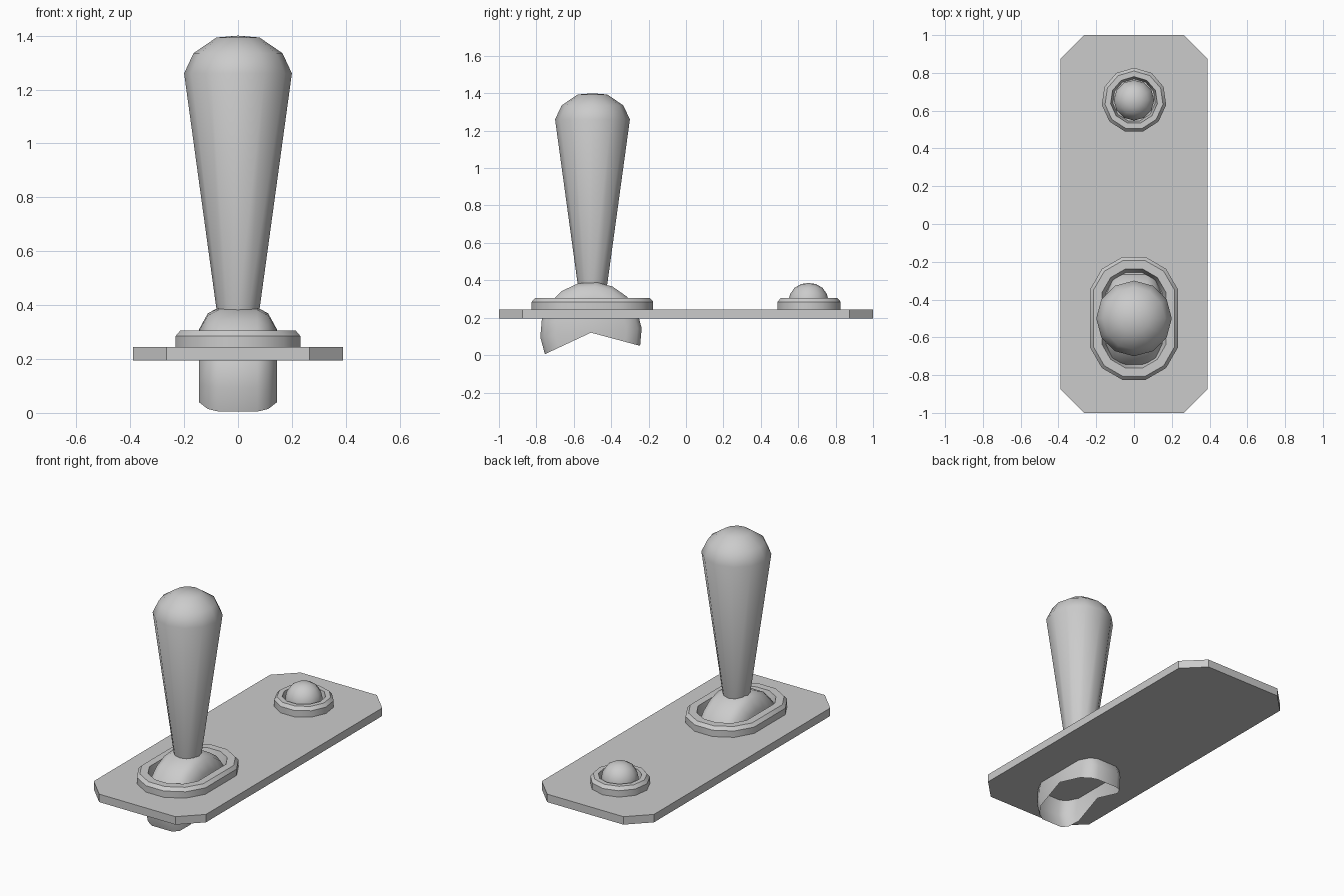
import bpy, bmesh
from math import sin, cos, radians, tau

cube = bpy.data.objects.get("Cube")
if cube:
    bpy.data.objects.remove(cube, do_unlink=True)

grey = bpy.data.materials.new("plain grey")
grey.use_nodes = True
GREY = (0.6, 0.6, 0.6, 1)
grey.diffuse_color = GREY
grey.node_tree.nodes["Principled BSDF"].inputs["Base Color"].default_value = GREY


def loft(name, rows, location, wrap=True, smooth=None):
    """Skin a list of point rows; wrap joins the last row to the first."""
    bm = bmesh.new()
    grid = [[bm.verts.new(p) for p in row] for row in rows]
    pairs = list(zip(grid, grid[1:]))
    if wrap:
        pairs.append((grid[-1], grid[0]))
    for a, b in pairs:
        for i in range(len(a) - 1):
            bm.faces.new((a[i], a[i + 1], b[i + 1], b[i]))
    bmesh.ops.remove_doubles(bm, verts=bm.verts, dist=0.0001)
    bmesh.ops.recalc_face_normals(bm, faces=bm.faces)
    mesh = bpy.data.meshes.new(name)
    bm.to_mesh(mesh)
    bm.free()
    mesh.materials.append(grey)
    obj = bpy.data.objects.new(name, mesh)
    obj.location = location
    bpy.context.collection.objects.link(obj)
    if smooth:
        bpy.ops.object.select_all(action='DESELECT')
        obj.select_set(True)
        bpy.context.view_layer.objects.active = obj
        bpy.ops.object.shade_smooth_by_angle(angle=radians(smooth))
    return obj


def turn(name, profile, sides, y, start=0, stretch=0, smooth=40):
    """Turn a radius/height profile about z, pulled apart along y by stretch."""
    rows = []
    for i in range(sides):
        a = radians(start) + tau * i / sides
        shift = stretch if sin(a) > 0 else -stretch
        rows.append([(r * cos(a), r * sin(a) + shift, z) for r, z in profile])
    return loft(name, rows, (0, y, 0), smooth=smooth)


# Base plate with cut corners
W, L, C = 0.39, 1.0, 0.125
outline = [(W, C - L), (W, L - C), (W - C, L), (C - W, L),
           (-W, L - C), (-W, C - L), (C - W, -L), (W - C, -L)]
loft("base_plate", [[(0, 0, 0.195), (x, y, 0.195), (x, y, 0.245), (0, 0, 0.245)]
                    for x, y in outline], (0, 0, 0))

# Raised collars around the lever and the lamp
turn("lever_collar", [(0.24, 0.24), (0.24, 0.285), (0.222, 0.305),
                      (0.175, 0.305), (0.155, 0.24)],
     12, -0.5, start=15, stretch=0.093, smooth=35)
turn("lamp_collar", [(0.172, 0.24), (0.172, 0.285), (0.155, 0.305),
                     (0.125, 0.305), (0.112, 0.24)],
     11, 0.655, start=90, smooth=35)

# Lamp dome
turn("lamp_dome", [(0.107, 0.24), (0.107, 0.29), (0.099, 0.325),
                   (0.075, 0.36), (0.04, 0.38), (0, 0.386)], 12, 0.655)

# Lever handle with rounded top
turn("lever_handle", [(0.075, 0.36), (0.08, 0.385), (0.2, 1.26), (0.165, 1.335),
                      (0.08, 1.393), (0, 1.4)], 12, -0.5)

# Hollow rocker: a rounded section swept about x, open at the underside notch
half = [(0.145, 0), (0.145, 0.19), (0.112, 0.25), (0.072, 0.272)]
section = half + [(-x, r) for x, r in reversed(half)]
rows = []
for i in range(12):
    a = radians(-15 + 20 * i)
    rows.append([(x, r * cos(a), r * sin(a)) for x, r in section])
loft("lever_rocker", rows, (0, -0.508, 0.12), wrap=False, smooth=40)
